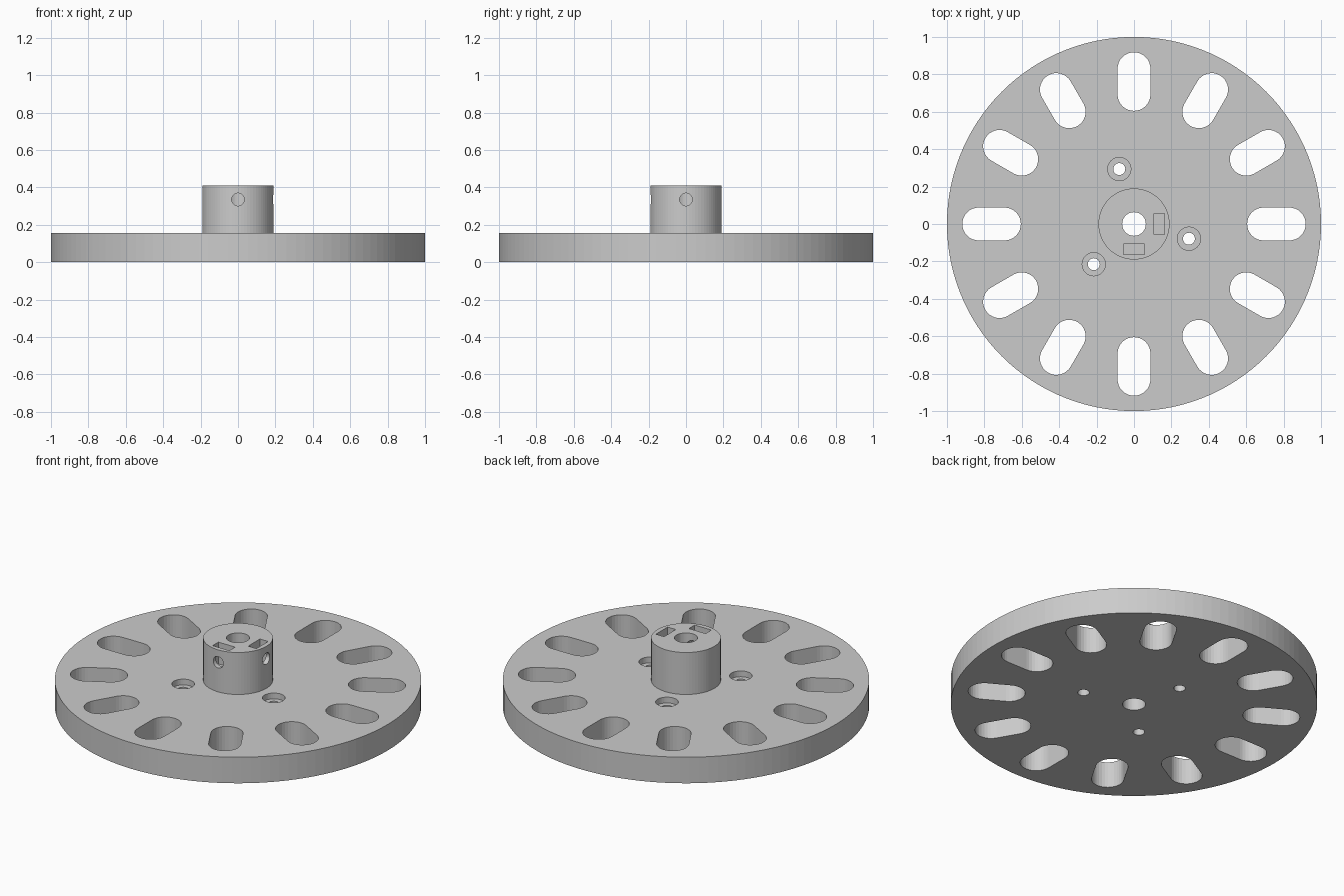
import bpy, bmesh, math
from mathutils import Matrix, Vector

cube = bpy.data.objects.get("Cube")
if cube:
    bpy.data.objects.remove(cube, do_unlink=True)

DISC_TOP, HUB_TOP = 0.157, 0.41
HUB_RADIUS = 0.19
SCREW_Z = 0.335

grey = bpy.data.materials.new("light grey")
grey.use_nodes = True
colour = (0.6, 0.6, 0.6, 1)
grey.diffuse_color = colour
grey.node_tree.nodes["Principled BSDF"].inputs["Base Color"].default_value = colour


def prism(name, outline, z0, z1, matrix=Matrix()):
    """Extrude a closed 2D outline from z0 to z1."""
    bm = bmesh.new()
    face = bm.faces.new([bm.verts.new((x, y, z0)) for x, y in outline])
    result = bmesh.ops.extrude_face_region(bm, geom=[face])
    moved = [v for v in result["geom"] if isinstance(v, bmesh.types.BMVert)]
    bmesh.ops.translate(bm, verts=moved, vec=(0, 0, z1 - z0))
    bmesh.ops.recalc_face_normals(bm, faces=bm.faces)
    bm.transform(matrix)
    mesh = bpy.data.meshes.new(name)
    bm.to_mesh(mesh)
    bm.free()
    mesh.materials.append(grey)
    obj = bpy.data.objects.new(name, mesh)
    bpy.context.collection.objects.link(obj)
    return obj


def arc(radius, start, sweep, steps, cx=0.0):
    return [(cx + radius * math.cos(start + sweep * i / steps),
             radius * math.sin(start + sweep * i / steps)) for i in range(steps + 1)]


def circle(radius, sides):
    return arc(radius, 0, math.tau, sides)[:-1]


def rectangle(x0, x1, half):
    return [(x0, -half), (x1, -half), (x1, half), (x0, half)]


def turn(degrees):
    return Matrix.Rotation(math.radians(degrees), 4, 'Z')


# Disc and hub
wheel = prism("wheel", circle(1.0, 120), 0, DISC_TOP)
hub = prism("hub", circle(HUB_RADIUS, 72), 0.08, HUB_TOP)

# Shaft bore
cutters = [prism("bore_cutter", circle(0.063, 48), -0.1, 0.6)]

# Twelve rounded slots around the disc
slot = (arc(0.088, -math.pi / 2, math.pi, 16, 0.83)
        + arc(0.088, math.pi / 2, math.pi, 16, 0.693))
for i in range(12):
    cutters.append(prism("slot_cutter", slot, -0.1, 0.3, turn(30 * i)))

# Three counterbored mounting holes
for angle in (-15, 105, 225):
    place = turn(angle) @ Matrix.Translation((0.304, 0, 0))
    cutters.append(prism("screw_hole_cutter", circle(0.032, 32), -0.1, 0.3, place))
    cutters.append(prism("counterbore_cutter", circle(0.062, 40), DISC_TOP - 0.035, 0.3, place))

# Nut pockets and radial set screw holes in the hub
for angle in (0, -90):
    cutters.append(prism("nut_pocket_cutter", rectangle(0.107, 0.162, 0.056),
                         0.279, 0.6, turn(angle)))
    sideways = (turn(angle) @ Matrix.Translation((0, 0, SCREW_Z))
                @ Matrix.Rotation(math.pi / 2, 4, 'Y'))
    cutters.append(prism("set_screw_cutter", circle(0.034, 32), 0.02, 0.3, sideways))

# Merge the hub, then cut every opening
for tool in [hub] + cutters:
    mod = wheel.modifiers.new(tool.name, 'BOOLEAN')
    mod.operation = 'UNION' if tool is hub else 'DIFFERENCE'
    mod.solver = 'EXACT'
    mod.object = tool

bpy.context.view_layer.update()
graph = bpy.context.evaluated_depsgraph_get()
finished = bpy.data.meshes.new_from_object(wheel.evaluated_get(graph))
wheel.modifiers.clear()
wheel.data = finished
for tool in [hub] + cutters:
    bpy.data.objects.remove(tool, do_unlink=True)
